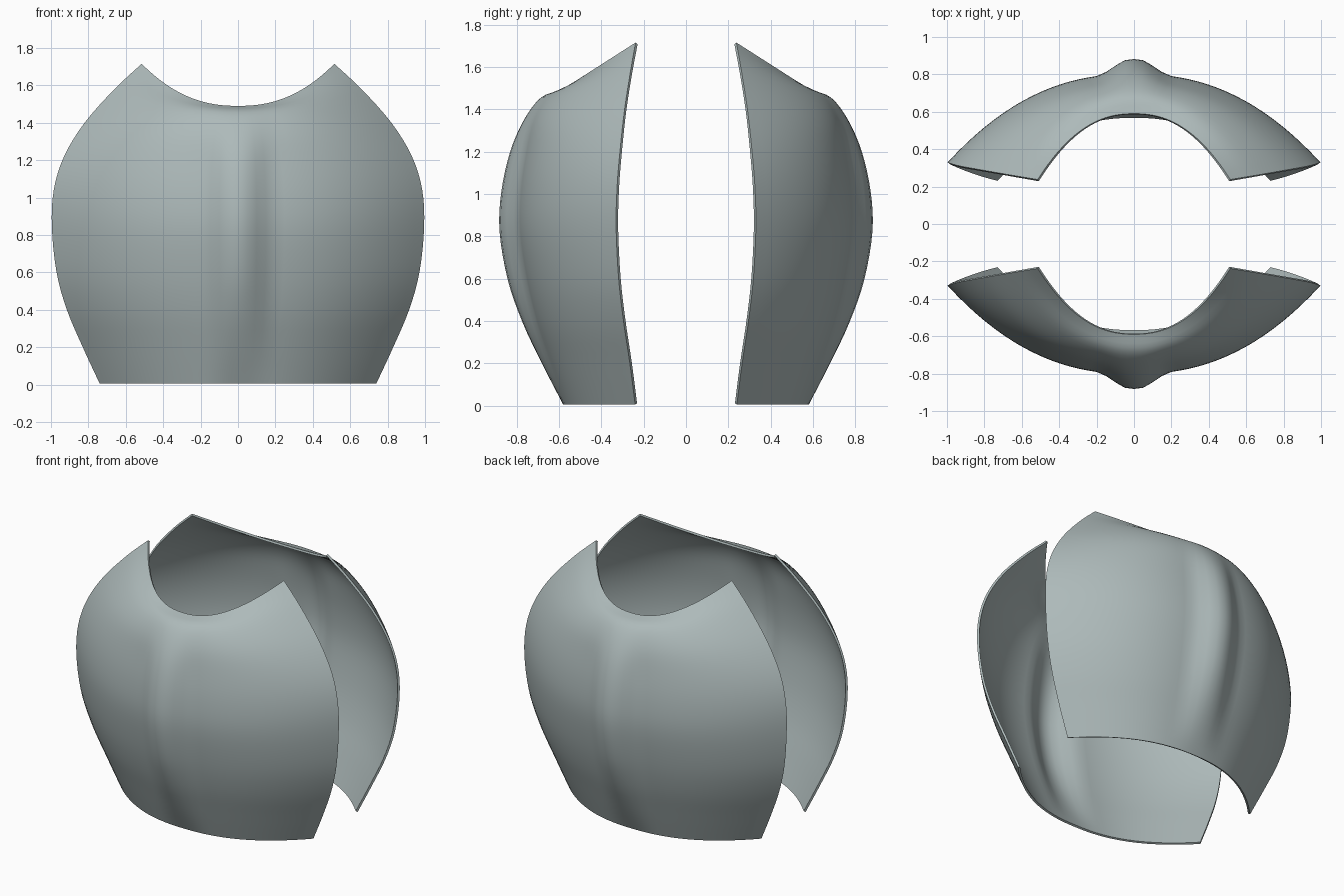
import bpy, bmesh

if "Cube" in bpy.data.objects:
    bpy.data.objects.remove(bpy.data.objects["Cube"])

# Each row: side-edge x, y, z | centre-line y, z | height of the central ridge
ROWS = [
    (.74, .24, .006, .58, .006, .0),
    (.83, .265, .20, .68, .20, .03),
    (.915, .295, .40, .77, .39, .055),
    (.97, .318, .60, .84, .59, .075),
    (.995, .33, .84, .88, .82, .08),
    (.985, .325, 1.04, .872, 1.01, .075),
    (.93, .31, 1.22, .83, 1.20, .06),
    (.82, .29, 1.40, .765, 1.35, .03),
    (.66, .262, 1.58, .685, 1.455, .01),
    (.515, .238, 1.715, .59, 1.49, .0),
]
STEPS, HALF = 4, 20

steel = bpy.data.materials.new("grey_steel")
steel.diffuse_color = (.42, .49, .49, 1)
steel.use_nodes = True
steel.node_tree.nodes["Principled BSDF"].inputs["Base Color"].default_value = steel.diffuse_color


def smooth_rows(rows, n):
    """Catmull-Rom interpolation through the rows."""
    out = []
    for i in range(len(rows) - 1):
        b, c = rows[i], rows[i + 1]
        a = rows[i - 1] if i else [2 * p - q for p, q in zip(b, c)]
        d = rows[i + 2] if i + 2 < len(rows) else [2 * q - p for p, q in zip(b, c)]
        for k in range(n):
            t = k / n
            out.append([.5 * (2 * q + (r - p) * t + (2 * p - 5 * q + 4 * r - s) * t * t
                              + (3 * q - p - 3 * r + s) * t ** 3)
                        for p, q, r, s in zip(a, b, c, d)])
    return out + [rows[-1]]


def shell(name, side):
    bm = bmesh.new()
    grid = []
    for ex, ey, ez, cy, cz, ridge in smooth_rows(ROWS, STEPS):
        line = []
        for i in range(-HALF, HALF + 1):
            t = abs(i / HALF)
            x = ex * i / HALF
            w = t ** 2.3                        # 0 at centre, 1 at side edge
            h = min(1, max(0, (.19 - abs(x)) / .16))
            h = .5 * h + .5 * h * h * (3 - 2 * h)
            y = (cy - ridge) * (1 - w) + ey * w + ridge * h
            line.append(bm.verts.new((x, side * y, cz + (ez - cz) * w)))
        grid.append(line)
    for lo, hi in zip(grid, grid[1:]):
        for i in range(2 * HALF):
            f = [lo[i], lo[i + 1], hi[i + 1], hi[i]]
            bm.faces.new(f if side < 0 else f[::-1])
    me = bpy.data.meshes.new(name)
    bm.to_mesh(me)
    bm.free()
    me.materials.append(steel)
    ob = bpy.data.objects.new(name, me)
    bpy.context.collection.objects.link(ob)
    # thin sheet thickness, inwards
    m = ob.modifiers.new("thickness", 'SOLIDIFY')
    m.thickness, m.offset = .014, -1
    bpy.ops.object.select_all(action='DESELECT')
    ob.select_set(True)
    bpy.context.view_layer.objects.active = ob
    bpy.ops.object.modifier_apply(modifier=m.name)
    bpy.ops.object.shade_smooth_by_angle(angle=.7)


# Front and back body plates
shell("front_plate", -1)
shell("back_plate", 1)
